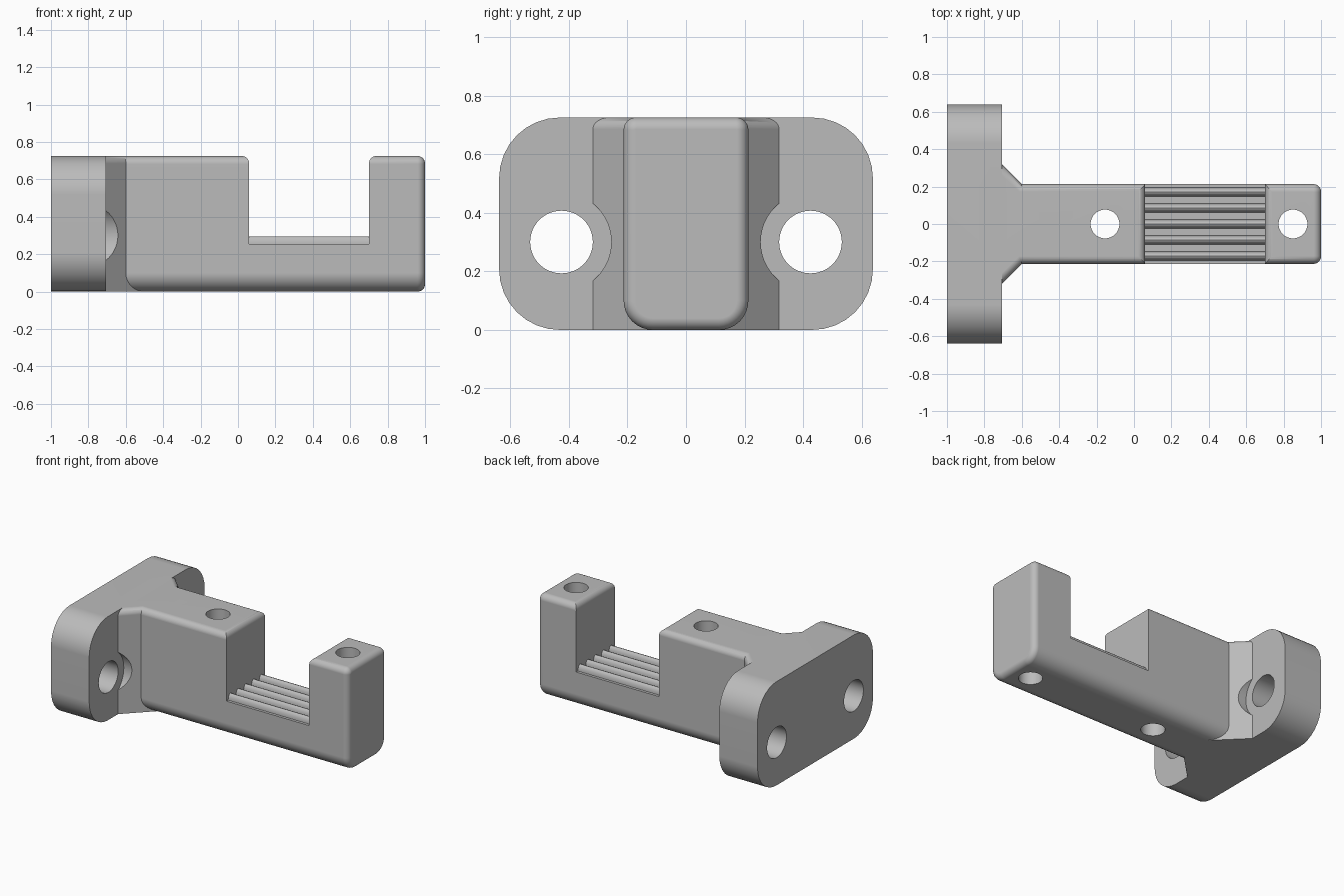
import bpy, bmesh, math

if "Cube" in bpy.data.objects:
    bpy.data.objects.remove(bpy.data.objects["Cube"])

grey = bpy.data.materials.new("plain grey")
grey.diffuse_color = (0.5, 0.5, 0.5, 1)
grey.use_nodes = True
grey.node_tree.nodes["Principled BSDF"].inputs["Base Color"].default_value = grey.diffuse_color
H = 0.725          # overall height
SEG = 8            # segments per quarter round


def loft(name, rings):
    """Skin a list of equal-length point rings and cap both ends."""
    bm = bmesh.new()
    vs = [[bm.verts.new(p) for p in r] for r in rings]
    n = len(vs[0])
    for a, b in zip(vs, vs[1:]):
        for i in range(n):
            bm.faces.new((a[i], a[(i + 1) % n], b[(i + 1) % n], b[i]))
    bm.faces.new(vs[0])
    bm.faces.new(vs[-1])
    bmesh.ops.recalc_face_normals(bm, faces=bm.faces)
    me = bpy.data.meshes.new(name)
    bm.to_mesh(me)
    bm.free()
    ob = bpy.data.objects.new(name, me)
    bpy.context.collection.objects.link(ob)
    me.materials.append(grey)
    return ob


def arc(cx, cy, r, a0, a1, n=SEG):
    return [(cx + r * math.cos(math.radians(a0 + (a1 - a0) * i / n)),
             cy + r * math.sin(math.radians(a0 + (a1 - a0) * i / n))) for i in range(n + 1)]


def rounded(hw, z0, z1, rb, rt):
    """Rounded rectangle in YZ with separate bottom and top radii."""
    return (arc(hw - rt, z1 - rt, rt, 0, 90) + arc(-hw + rt, z1 - rt, rt, 90, 180)
            + arc(-hw + rb, z0 + rb, rb, 180, 270) + arc(hw - rb, z0 + rb, rb, 270, 360))


def combine(ob, other, op):
    m = ob.modifiers.new(op, 'BOOLEAN')
    m.operation, m.object, m.solver = op, other, 'EXACT'
    bpy.context.view_layer.objects.active = ob
    bpy.ops.object.modifier_apply(modifier=m.name)
    bpy.data.objects.remove(other, do_unlink=True)


def rod(axis, a, b, u, v, r):
    """Round cutter along x or z."""
    c = arc(u, v, r, 0, 360, 48)[:-1]
    if axis == 'x':
        return loft("cutter", [[(t, p, q) for p, q in c] for t in (a, b)])
    return loft("cutter", [[(p, q, t) for p, q in c] for t in (a, b)])


# Arm: rounded bar whose free end is filleted
R = 0.04
steps = [(-0.8, 0)] + [(1 - R + R * math.sin(t), R - R * math.cos(t))
                       for t in (math.pi / 2 * i / SEG for i in range(SEG + 1))]
arm = loft("arm", [[(x, y, z) for y, z in rounded(0.213 - d, d, H - d, 0.1 - d, 0.042 - d)]
                   for x, d in steps])

# Notch with rounded upper lips
notch = ([(0.06, 0.255), (0.70, 0.255)] + arc(0.74, H - R, R, 180, 90)
         + [(0.74, 0.9), (0.02, 0.9)] + arc(0.02, H - R, R, 90, 0))
combine(arm, loft("cutter", [[(x, y, z) for x, z in notch] for y in (-1, 1)]), 'DIFFERENCE')

# Vertical screw holes
for x in (-0.155, 0.85):
    combine(arm, rod('z', -0.5, 1.5, x, 0, 0.077), 'DIFFERENCE')

# Gusset: 45 degree wedge with rounded top edge, cleared around the bolt holes
levels = [(0, 0)] + [(H - R + R * math.sin(t), R - R * math.cos(t))
                     for t in (math.pi / 2 * i / SEG for i in range(SEG + 1))]
rings = []
for z, d in levels:
    k = -0.387 - d * math.sqrt(2)
    rings.append([(-0.73, -(k + 0.73), z), (-0.47, -(k + 0.47), z),
                  (-0.47, k + 0.47, z), (-0.73, k + 0.73, z)])
gusset = loft("gusset", rings)
for s in (-1, 1):
    combine(gusset, rod('x', -0.705, -0.4, s * 0.425, 0.3, 0.17), 'DIFFERENCE')

# Mounting flange
body = loft("mounting_bracket", [[(x, y, z) for y, z in rounded(0.638, 0, H, 0.207, 0.207)]
                                 for x in (-1, -0.705)])
combine(body, gusset, 'UNION')
combine(body, arm, 'UNION')
for s in (-1, 1):
    combine(body, rod('x', -1.5, -0.6, s * 0.425, 0.3, 0.107), 'DIFFERENCE')

# Grip ridges along the notch floor
parts = [body]
for i in range(5):
    yc = (i - 2) * 0.0855
    prof = [(yc + 0.023 * math.cos(math.pi * j / 10), 0.255 + 0.041 * math.sin(math.pi * j / 10))
            for j in range(11)] + [(yc - 0.023, 0.24), (yc + 0.023, 0.24)]
    parts.append(loft("grip_ridge", [[(x, y, z) for y, z in prof] for x in (0.05, 0.71)]))

# Smooth rounds, crisp edges
for ob in parts:
    bpy.ops.object.select_all(action='DESELECT')
    ob.select_set(True)
    bpy.context.view_layer.objects.active = ob
    bpy.ops.object.shade_smooth_by_angle(angle=math.radians(30))
    m = ob.modifiers.new("weighted", 'WEIGHTED_NORMAL')
    m.keep_sharp = True
